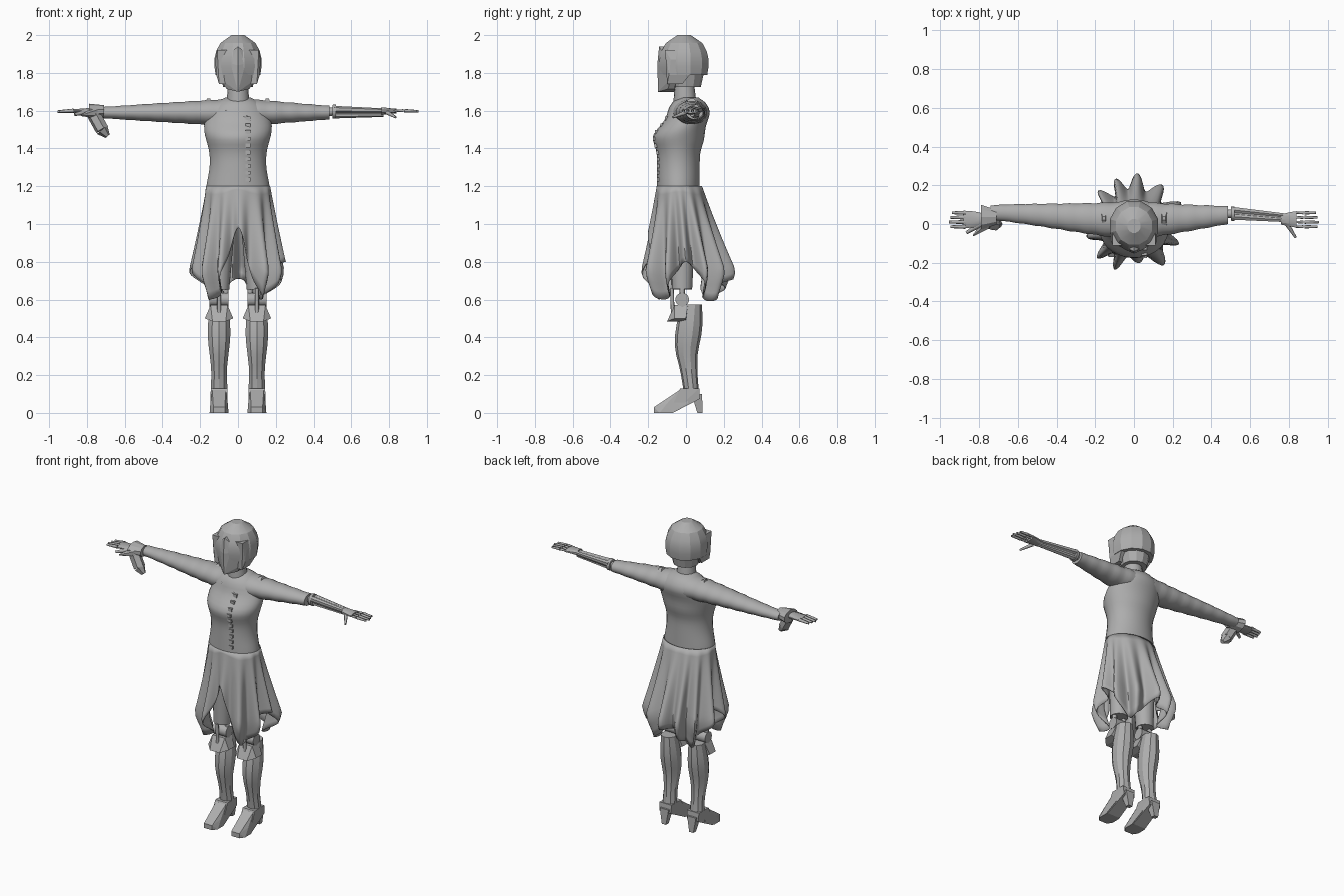
import bpy, bmesh, math
from mathutils import Vector

cube = bpy.data.objects.get("Cube")
if cube:
    bpy.data.objects.remove(cube)

grey = bpy.data.materials.new("plain grey")
grey.use_nodes = True
COLOUR = (0.42, 0.42, 0.42, 1)
grey.diffuse_color = COLOUR
grey.node_tree.nodes["Principled BSDF"].inputs["Base Color"].default_value = COLOUR


def bump(value, centre, spread):
    return math.exp(-((value - centre) / spread) ** 2)


def ramp(value, start, end):
    t = min(max((value - start) / (end - start), 0), 1)
    return t * t * (3 - 2 * t)


def finish(name, bm, angle):
    bmesh.ops.recalc_face_normals(bm, faces=bm.faces)
    mesh = bpy.data.meshes.new(name)
    bm.to_mesh(mesh)
    bm.free()
    mesh.materials.append(grey)
    obj = bpy.data.objects.new(name, mesh)
    bpy.context.collection.objects.link(obj)
    bpy.ops.object.select_all(action="DESELECT")
    obj.select_set(True)
    bpy.context.view_layer.objects.active = obj
    bpy.ops.object.shade_smooth_by_angle(angle=math.radians(angle))
    return obj


def bridge(bm, rows):
    """Join consecutive closed rows of vertices with quads."""
    count = len(rows[0])
    for low, high in zip(rows, rows[1:]):
        for i in range(count):
            j = (i + 1) % count
            bm.faces.new((low[i], low[j], high[j], high[i]))


def sweep(name, axis, start, end, section, steps=12, sides=20, angle=45):
    """Capped body whose ellipse at each position is given by section()."""
    bm = bmesh.new()
    rows = []
    for k in range(steps + 1):
        t = start + (end - start) * k / steps
        centre_u, centre_v, radius_u, radius_v = section(t)
        row = []
        for i in range(sides):
            a = math.tau * (i + 0.5) / sides
            u = centre_u + radius_u * math.cos(a)
            v = centre_v + radius_v * math.sin(a)
            row.append(bm.verts.new((u, v, t) if axis == "z" else (t, u, v)))
        rows.append(row)
    bridge(bm, rows)
    bm.faces.new(rows[0])
    bm.faces.new(rows[-1])
    finish(name, bm, angle)


def wedge(name, centre_x, levels):
    """Faceted solid; each level is (half width, front y, back y, z)."""
    bm = bmesh.new()
    for half, front, back, z in levels:
        for side in {-half, half}:
            for y in (front, back):
                bm.verts.new((centre_x + side, y, z))
    bmesh.ops.convex_hull(bm, input=bm.verts)
    loose = [v for v in bm.verts if not v.link_faces]
    bmesh.ops.delete(bm, geom=loose, context="VERTS")
    finish(name, bm, 5)


def rod(name, start, end, radius_start, radius_end, sides=8, angle=50):
    start, end = Vector(start), Vector(end)
    bm = bmesh.new()
    bmesh.ops.create_cone(bm, cap_ends=True, segments=sides, radius1=radius_start,
                          radius2=radius_end, depth=(end - start).length)
    matrix = (end - start).to_track_quat("Z", "Y").to_matrix().to_4x4()
    matrix.translation = (start + end) / 2
    bm.transform(matrix)
    finish(name, bm, angle)


# Bodice: waist, bust and rounded shoulders
def bodice_section(z):
    close = math.sqrt(1 - 0.8 * min(max((z - 1.58) / 0.09, 0), 1) ** 2)
    width = 0.146 + 0.024 * bump(z, 1.17, 0.1) + 0.034 * bump(z, 1.51, 0.1)
    depth = 0.113 + 0.024 * bump(z, 1.46, 0.06)
    return 0, 0.055 * ramp(z, 1.45, 1.6) - 0.04, width * close, depth * close


sweep("bodice", "z", 1.17, 1.67, bodice_section, 20, 32, 60)
rod("neck", (0, -0.005, 1.63), (0, -0.01, 1.76), 0.062, 0.05, 16)

# Column of buttons, lapel edge and shoulder points
for i in range(10):
    z = 1.235 + i * 0.036
    section = bodice_section(z)
    y = section[1] - section[3] * 0.95
    wedge("button", 0.053, [(0.013, y - 0.006, y + 0.02, z + rise) for rise in (-0.01, 0.01)])
rod("lapel_edge", (0.05, -0.1, 1.565), (-0.065, -0.08, 1.605), 0.006, 0.006)
for side in (-1, 1):
    wedge("shoulder_point", side * 0.155, [(0.02, -0.03, 0.08, 1.63), (0.008, 0.02, 0.04, 1.665)])


# Skirt with deep folds and a pointed hem, open at the front
def hem(a):
    opening = 0.18 * bump(a, 1.5 * math.pi, 0.27)
    return 0.7 + 0.1 * math.cos(4 * a) + opening - 0.09 * bump(a, math.pi / 2, 0.5)


bm = bmesh.new()
COLUMNS, ROWS, WAIST = 156, 14, 1.2
rows = []
for k in range(ROWS + 1):
    row = []
    for i in range(COLUMNS):
        a = math.tau * i / COLUMNS
        z = WAIST + (hem(a) - WAIST) * k / ROWS
        drop = min((WAIST - z) / 0.42, 1.05)
        fold = 1 + drop * (0.17 * math.cos(13 * a + 0.7 * math.sin(3 * a)) + 0.03 * math.sin(5 * a))
        fold *= 1 - 0.2 * ramp(z, 0.76, 0.58)
        x = (0.17 + 0.05 * drop) * fold * math.cos(a)
        y = (0.12 + 0.092 * drop) * fold * math.sin(a) - 0.035 * (1 - drop)
        row.append(bm.verts.new((x, y, z)))
    rows.append(row)
bridge(bm, rows)
cloth = finish("skirt", bm, 60).modifiers.new("cloth", "SOLIDIFY")
cloth.thickness = 0.005


# Cropped hair with a swept-down fringe, nape and faceted face mask
def hair_section(z):
    dome = math.sqrt(1 - 0.93 * ((z - 1.79) / 0.21) ** 3)
    flare = 0.92 + 0.08 * ramp(z, 1.79, 1.86)
    return 0, -0.01, 0.133 * dome * flare, 0.138 * dome * flare


sweep("hair", "z", 1.79, 2, hair_section, 5, 12, 25)
for side in (-1, 1):
    wedge("fringe", side * 0.08, [(0.02, -0.1, -0.02, 1.74), (0.035, -0.09, 0.02, 1.79),
                                  (0.04, -0.08, 0, 1.87), (0.03, -0.11, 0, 1.92)])
rod("nape", (0, 0, 1.725), (0, 0, 1.8), 0.078, 0.095, 12, 20)
wedge("face_mask", 0, [(0, -0.147, -0.06, 1.7), (0.06, -0.095, -0.06, 1.715), (0.1, -0.08, -0.05, 1.77),
                       (0.1, -0.095, -0.05, 1.86), (0.04, -0.135, -0.06, 1.85),
                       (0, -0.152, -0.06, 1.84), (0, -0.142, -0.06, 1.94)])


# Tapered sleeves, the left one ending at the elbow
def sleeve_section(x):
    taper = 0.1 - (0.11 if x > 0 else 0.085) * abs(x)
    crease = 1 + 0.025 * math.sin(70 * x)
    return 0.02 + 0.04 * ramp(abs(x), 0, 0.8), 1.59, taper * crease, taper * 0.77 * crease


sweep("right_sleeve", "x", -0.06, -0.74, sleeve_section, 30)
sweep("left_sleeve", "x", 0.06, 0.485, sleeve_section, 20)

# Ruffled cuff with a drape that hangs below the wrist
sweep("cuff_ruffle", "x", -0.71, -0.79,
      lambda x: (0.035, 1.595, 0.04 - 0.35 * (x + 0.71), 0.034 - 0.1 * (x + 0.71)), 2, 10, 20)
rod("cuff_drape", (-0.77, 0.01, 1.59), (-0.72, 0, 1.5), 0.036, 0.036, 6, 20)
rod("cuff_drape_tip", (-0.72, 0, 1.5), (-0.69, 0, 1.465), 0.036, 0.014, 6, 20)
rod("cuff_corner", (-0.76, 0, 1.59), (-0.83, -0.06, 1.575), 0.03, 0.004, 6, 20)


# Hands: flattened palms, four fingers and a thumb
def palm_section(x):
    spread = ramp(abs(x), 0.73, 0.85)
    return 0.024, 1.598, 0.025 + 0.02 * spread, 0.022 - 0.01 * spread


sweep("right_palm", "x", -0.73, -0.88, palm_section, 5, 12)
sweep("left_palm", "x", 0.76, 0.84, palm_section, 3, 10, 20)
for i in range(4):
    y = 0.058 - i * 0.024
    reach = 0.955 - 0.008 * abs(i - 2)
    rod("right_finger", (-0.87, y, 1.6), (-reach, y, 1.595), 0.011, 0.007)
    rod("left_knuckle", (0.83, y, 1.6), (0.875, y, 1.6), 0.005, 0.008)
    rod("left_fingertip", (0.88, y, 1.6), (reach, y, 1.597), 0.009, 0.006)
rod("right_thumb", (-0.79, 0, 1.595), (-0.865, -0.045, 1.58), 0.016, 0.008)
rod("left_thumb", (0.79, 0, 1.59), (0.835, -0.07, 1.565), 0.012, 0.006)

# Mechanical left forearm: elbow, core and struts
ELBOW, WRIST = Vector((0.51, 0.055, 1.597)), Vector((0.77, 0.033, 1.593))
rod("elbow_pin", (0.46, 0.05, 1.59), ELBOW, 0.022, 0.022)
rod("elbow_disc", (0.5, 0.053, 1.595), (0.52, 0.053, 1.595), 0.036, 0.038, 12)
rod("forearm_core", ELBOW, WRIST, 0.022, 0.016)
for i in range(3):
    a = math.tau * i / 3 + 0.5
    offset = Vector((0, math.cos(a), math.sin(a))) * 0.02
    rod("forearm_strut", ELBOW + offset, WRIST + offset * 0.7, 0.018, 0.012, 6)


# Legs, mirrored: thigh, knee joint, knee guard, boot and heeled shoe
def build_leg(x):
    def boot_section(z):
        calf = bump(z, 0.43, 0.16)
        ankle = 0.008 * bump(z, 0.12, 0.06)
        return (x, 0.002 + 0.03 * abs(z - 0.33) / 0.25, 0.038 + ankle + 0.025 * calf,
                0.04 + 0.03 * calf)

    rod("thigh", (x, -0.02, 0.655), (x * 0.85, -0.02, 1.1), 0.054, 0.078, 14)
    rod("knee_axle", (x - 0.05, -0.02, 0.6), (x + 0.05, -0.02, 0.6), 0.036, 0.036, 20)
    for side in (-0.036, 0.036):
        rod("knee_strut", (x + side, -0.02, 0.56), (x + side, -0.02, 0.67), 0.014, 0.014)
    rod("knee_piston", (x, -0.07, 0.53), (x, -0.075, 0.66), 0.01, 0.01)
    wedge("knee_guard", x, [(0.035, -0.1, 0, 0.485), (0.075, -0.06, 0, 0.5), (0.045, -0.06, 0.01, 0.57)])
    sweep("boot_shaft", "z", 0.09, 0.575, boot_section, 9, 10, 25)
    wedge("shoe_toe", x, [(0.03, -0.17, -0.08, 0), (0.05, -0.14, -0.08, 0), (0.03, -0.17, -0.08, 0.03),
                          (0.046, -0.1, 0.01, 0.05), (0.036, -0.035, 0.01, 0.12)])
    wedge("shoe_back", x, [(0.046, -0.09, -0.07, 0), (0.04, -0.03, 0.075, 0.075),
                           (0.044, -0.03, 0.07, 0.13)])
    wedge("shoe_heel", x, [(0.015, 0.06, 0.088, 0), (0.032, 0.03, 0.085, 0.1)])


for side in (-1, 1):
    build_leg(side * 0.1)
